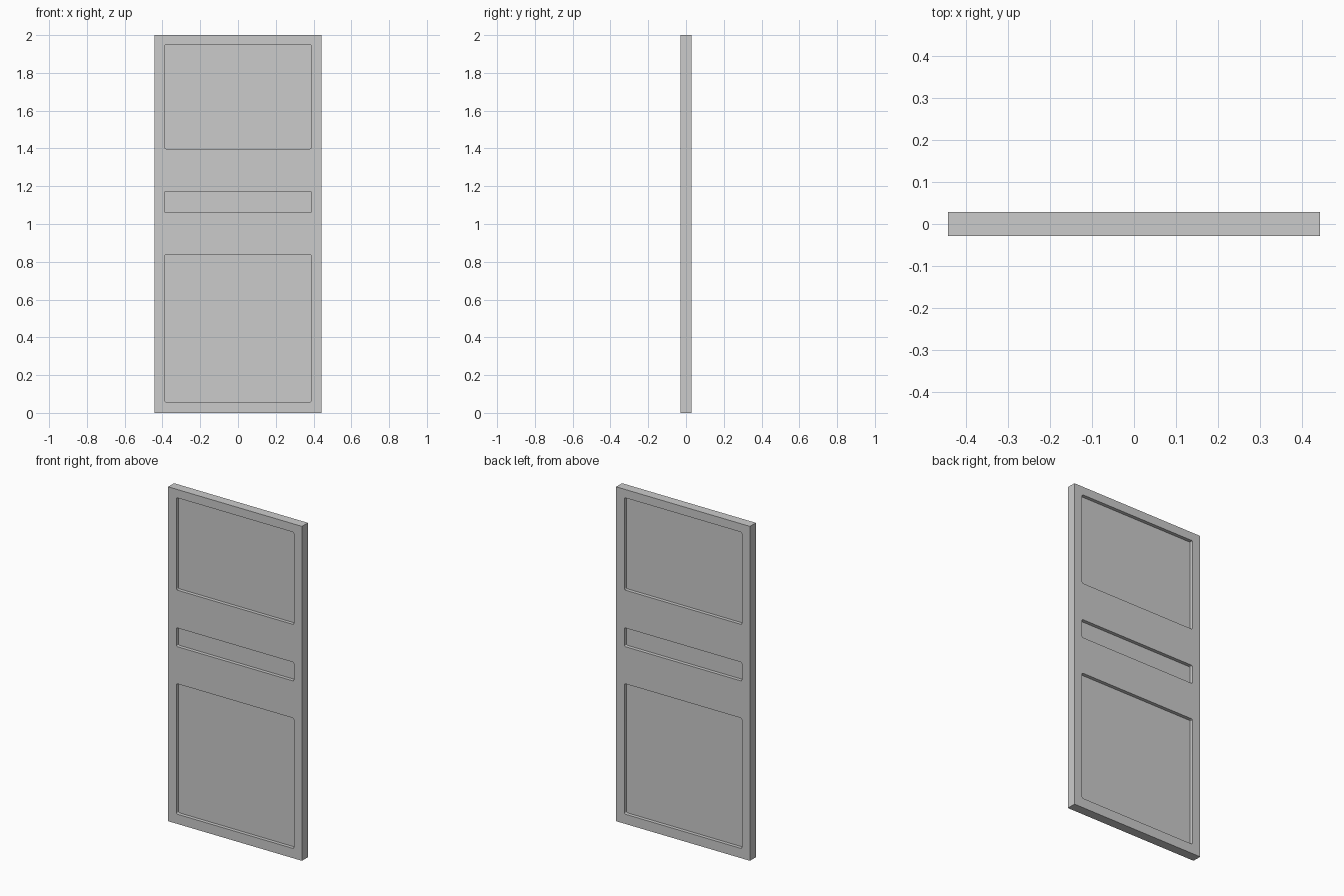
import bpy, bmesh
from mathutils import Matrix, Vector

if "Cube" in bpy.data.objects:
    bpy.data.objects.remove(bpy.data.objects["Cube"])

WIDTH, THICK, HEIGHT = 0.886, 0.056, 2.0
DEPTH = 0.021          # recess depth on each face
PANEL_W = 0.778
RADIUS = 0.008         # small corner rounding of the recesses
PANELS = [(0.058, 0.838), (1.06, 1.172), (1.398, 1.95)]


def box(name, size, centre, radius=0):
    bm = bmesh.new()
    bmesh.ops.create_cube(bm, size=1, matrix=Matrix.Translation(centre) @ Matrix.Diagonal((*size, 1)))
    if radius:
        # round only the edges running through the door
        edges = [e for e in bm.edges
                 if abs((e.verts[0].co - e.verts[1].co).normalized().y) > 0.9]
        bmesh.ops.bevel(bm, geom=edges, offset=radius, segments=3, profile=0.5, affect='EDGES')
    mesh = bpy.data.meshes.new(name)
    bm.to_mesh(mesh)
    bm.free()
    obj = bpy.data.objects.new(name, mesh)
    bpy.context.collection.objects.link(obj)
    return obj


# Door slab
door = box("door_slab", (WIDTH, THICK, HEIGHT), Vector((0, 0, HEIGHT / 2)))

# Recessed panels, cut into both faces
cutters = []
for side in (-1, 1):
    for low, high in PANELS:
        cutter = box("panel_cutter", (PANEL_W, 2 * DEPTH, high - low),
                     Vector((0, side * THICK / 2, (low + high) / 2)), RADIUS)
        cutter.hide_render = True
        cutters.append(cutter)
        mod = door.modifiers.new("panel_recess", 'BOOLEAN')
        mod.operation = 'DIFFERENCE'
        mod.solver = 'EXACT'
        mod.object = cutter

# Bake the cuts and drop the helpers
bpy.context.view_layer.objects.active = door
door.select_set(True)
for mod in list(door.modifiers):
    bpy.ops.object.modifier_apply(modifier=mod.name)
for cutter in cutters:
    bpy.data.objects.remove(cutter)
bpy.ops.object.shade_smooth_by_angle()
